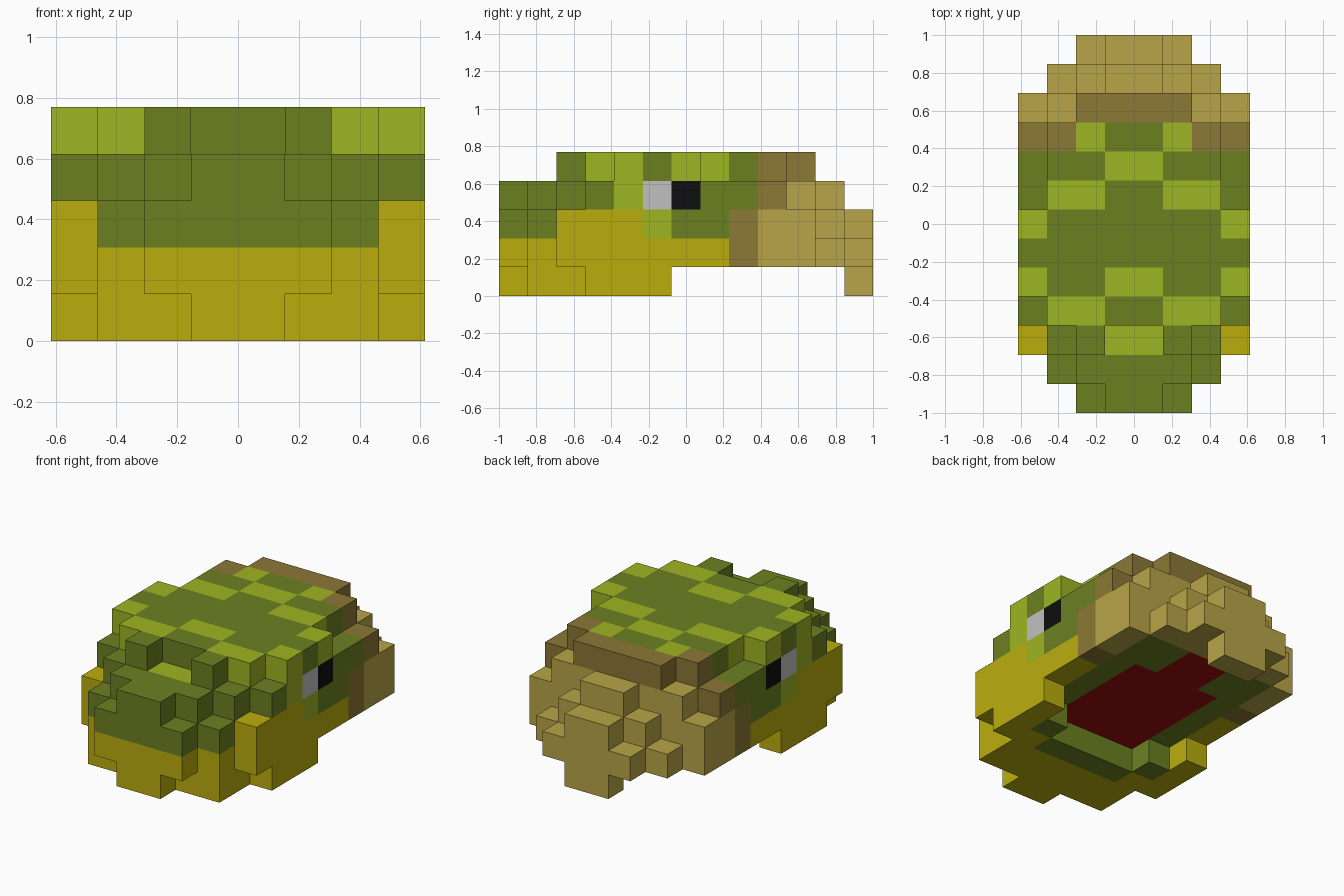
import bpy, bmesh

cube = bpy.data.objects.get("Cube")
if cube:
    bpy.data.objects.remove(cube, do_unlink=True)

S = 2 / 13  # block size; grid is 8 wide, 13 long, 5 high


def linear(c):
    c /= 255
    return c / 12.92 if c <= 0.04045 else ((c + 0.055) / 1.055) ** 2.4


def material(name, rgb):
    m = bpy.data.materials.new(name)
    m.use_nodes = True
    col = [linear(c) for c in rgb] + [1]
    m.diffuse_color = col
    m.node_tree.nodes["Principled BSDF"].inputs["Base Color"].default_value = col
    return m


MATS = {
    "dark_green": material("dark_green", (108, 128, 33)),
    "light_green": material("light_green", (158, 181, 34)),
    "yellow": material("yellow", (187, 174, 13)),
    "tan": material("tan", (184, 165, 72)),
    "brown": material("brown", (140, 120, 53)),
    "grey": material("eye_grey", (192, 192, 192)),
    "black": material("eye_black", (14, 14, 14)),
    "red": material("mouth_red", (160, 13, 13)),
}

# Half width, in blocks, of every row from front to back, layer by layer
HALF = [
    [1, 3, 3, 4, 4, 4, 0, 0, 0, 0, 0, 0, 1],
    [2, 3, 4, 4, 4, 4, 4, 4, 4, 4, 4, 3, 2],
    [2, 3, 4, 4, 4, 4, 4, 4, 4, 4, 4, 2, 1],
    [1, 2, 3, 4, 4, 4, 4, 4, 4, 4, 3, 1, 0],
    [0, 0, 2, 3, 4, 4, 4, 3, 3, 3, 2, 0, 0],
]
# Blocks left out near the middle: mouth opening and gap between the nostrils
INNER = {(0, 4): 2, (0, 5): 3, (4, 2): 1}
# Light spots on the crown: row -> distances from the middle
SPOTS = {3: (1, 2), 4: (0, 3), 6: (3,), 7: (1, 2), 8: (0,), 9: (1,)}


def colour(d, y, z):
    """Colour of the block d steps from the middle, in row y and layer z."""
    if z == 4:
        if d in SPOTS.get(y, ()):
            return "light_green"
        return "brown" if y == 10 or (y == 9 and d == 2) else "dark_green"
    if z == 3:
        if y >= 9:
            return "brown" if y == 9 else "tan"
        if d == 3:
            return {4: "light_green", 5: "grey", 6: "black"}.get(y, "dark_green")
        return "light_green" if (d, y) == (0, 2) else "dark_green"
    if z == 2:
        if y >= 8:
            return "brown" if y == 8 else "tan"
        if d == 3 and y <= 5:
            return "light_green" if y == 5 else "yellow"
        return "dark_green"
    if z == 1:
        if d < 3 and 4 <= y <= 10:  # roof of the mouth
            return "red" if d < (2 if y < 9 else 1) else "dark_green"
    elif (y == 3 and d < 2) or (y == 4 and d == 2):  # inner lip
        return "dark_green"
    return "yellow" if y < 8 else "brown" if y == 8 else "tan"


# Fill the grid, mirrored about the middle
blocks = {}
for z, rows in enumerate(HALF):
    for y, half in enumerate(rows):
        for d in range(INNER.get((z, y), 0), half):
            for x in (3 - d, 4 + d):
                blocks[x, y, z] = colour(d, y, z)

# Corners of each block side, listed anticlockwise from outside
SIDES = {
    (1, 0, 0): ((1, 0, 0), (1, 1, 0), (1, 1, 1), (1, 0, 1)),
    (-1, 0, 0): ((0, 0, 0), (0, 0, 1), (0, 1, 1), (0, 1, 0)),
    (0, 1, 0): ((0, 1, 0), (0, 1, 1), (1, 1, 1), (1, 1, 0)),
    (0, -1, 0): ((0, 0, 0), (1, 0, 0), (1, 0, 1), (0, 0, 1)),
    (0, 0, 1): ((0, 0, 1), (1, 0, 1), (1, 1, 1), (0, 1, 1)),
    (0, 0, -1): ((0, 0, 0), (0, 1, 0), (1, 1, 0), (1, 0, 0)),
}


def build(name, colours):
    """Make one object from the outer sides of all blocks in these colours."""
    mesh = bpy.data.meshes.new(name)
    for c in colours:
        mesh.materials.append(MATS[c])
    bm = bmesh.new()
    for (x, y, z), c in blocks.items():
        if c not in colours:
            continue
        for (nx, ny, nz), corners in SIDES.items():
            if (x + nx, y + ny, z + nz) in blocks:
                continue
            face = bm.faces.new([
                bm.verts.new(((x + a - 4) * S, (y + b) * S - 1, (z + e) * S))
                for a, b, e in corners])
            face.material_index = colours.index(c)
    bmesh.ops.remove_doubles(bm, verts=bm.verts, dist=0.001)
    bm.to_mesh(mesh)
    bm.free()
    bpy.context.collection.objects.link(bpy.data.objects.new(name, mesh))


build("spotted_head", ["dark_green", "light_green"])
build("lower_jaw", ["yellow"])
build("rear_mane", ["tan", "brown"])
build("eyes", ["grey", "black"])
build("mouth_roof", ["red"])
